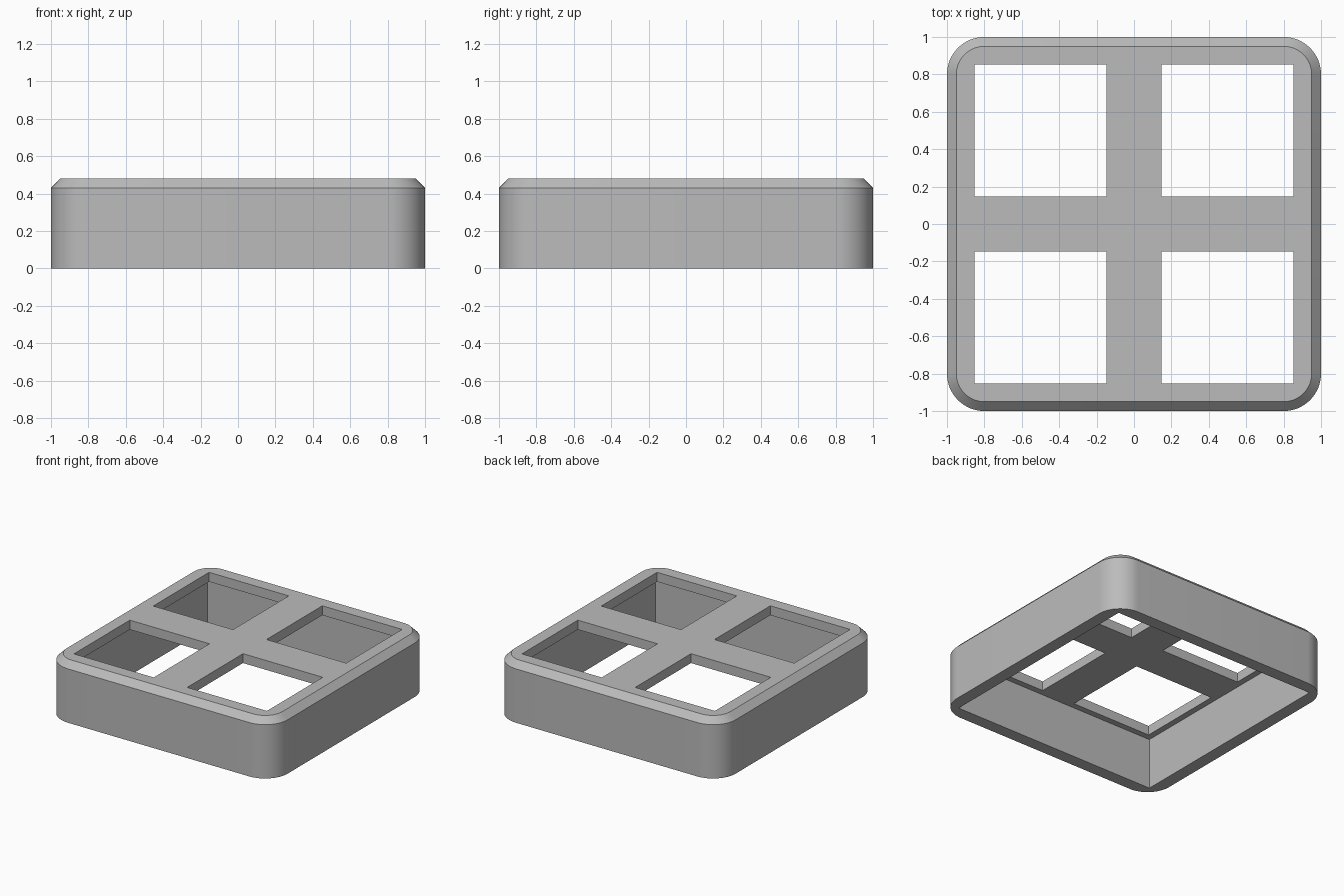
import bpy, bmesh, math

cube = bpy.data.objects.get("Cube")
if cube:
    bpy.data.objects.remove(cube, do_unlink=True)

HEIGHT, CHAMFER, CORNER = 0.48, 0.05, 0.2
PLATE = 0.075          # thickness of the top panel
CAVITY = 0.9           # half width of the hollow underside
SEGMENTS = 16          # per rounded corner

grey = bpy.data.materials.new("plain grey")
grey.use_nodes = True
colour = (0.5, 0.5, 0.5, 1)
grey.diffuse_color = colour
grey.node_tree.nodes["Principled BSDF"].inputs["Base Color"].default_value = colour


def make_object(name, bm):
    bmesh.ops.recalc_face_normals(bm, faces=bm.faces)
    mesh = bpy.data.meshes.new(name)
    bm.to_mesh(mesh)
    bm.free()
    mesh.materials.append(grey)
    obj = bpy.data.objects.new(name, mesh)
    bpy.context.collection.objects.link(obj)
    return obj


def rounded_loop(bm, radius, z):
    """Rounded square whose corner centres stay fixed."""
    centre = 1 - CORNER
    verts = []
    for sx, sy, start in ((1, 1, 0), (-1, 1, 1), (-1, -1, 2), (1, -1, 3)):
        for i in range(SEGMENTS + 1):
            a = (start + i / SEGMENTS) * math.pi / 2
            verts.append(bm.verts.new((sx * centre + radius * math.cos(a),
                                       sy * centre + radius * math.sin(a), z)))
    return verts


def add_box(bm, x0, x1, y0, y1, z0, z1):
    box = bmesh.ops.create_cube(bm, size=1)["verts"]
    bmesh.ops.scale(bm, verts=box, vec=(x1 - x0, y1 - y0, z1 - z0))
    bmesh.ops.translate(bm, verts=box,
                        vec=((x0 + x1) / 2, (y0 + y1) / 2, (z0 + z1) / 2))


# Outer body with rounded corners and chamfered top edge
bm = bmesh.new()
loops = [rounded_loop(bm, CORNER, 0),
         rounded_loop(bm, CORNER, HEIGHT - CHAMFER),
         rounded_loop(bm, CORNER - CHAMFER, HEIGHT)]
for low, high in zip(loops, loops[1:]):
    for i in range(len(low)):
        j = (i + 1) % len(low)
        bm.faces.new((low[i], low[j], high[j], high[i]))
bm.faces.new(loops[0])
bm.faces.new(loops[-1])
frame = make_object("window_frame_cover", bm)

# Hollow underside
bm = bmesh.new()
add_box(bm, -CAVITY, CAVITY, -CAVITY, CAVITY, -0.2, HEIGHT - PLATE)
cavity = make_object("cavity_cutter", bm)

# Four square openings through the top panel
bm = bmesh.new()
near, far = 0.148, 0.852
spans = ((-far, -near), (near, far))
for x0, x1 in spans:
    for y0, y1 in spans:
        add_box(bm, x0, x1, y0, y1, HEIGHT / 2, HEIGHT + 0.2)
openings = make_object("openings_cutter", bm)

# Cut, then discard the cutters
bpy.ops.object.select_all(action="DESELECT")
bpy.context.view_layer.objects.active = frame
frame.select_set(True)
for cutter in (cavity, openings):
    cutter.hide_render = True
    mod = frame.modifiers.new(cutter.name, "BOOLEAN")
    mod.operation = "DIFFERENCE"
    mod.solver = "EXACT"
    mod.object = cutter
    bpy.ops.object.modifier_apply(modifier=mod.name)
    bpy.data.objects.remove(cutter, do_unlink=True)

bpy.ops.object.shade_smooth_by_angle(angle=math.radians(30))
